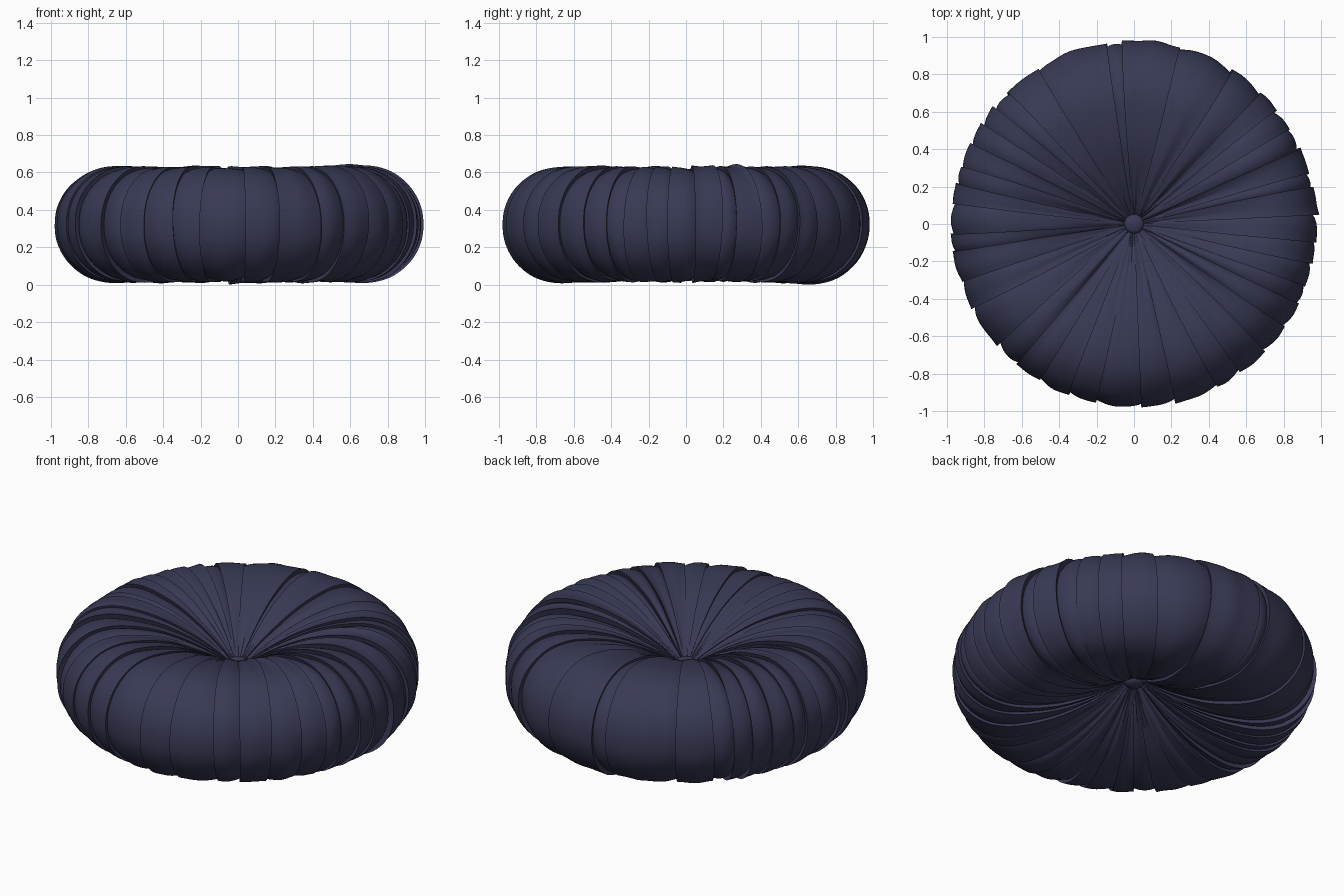
import bpy, bmesh, math, random
from mathutils import Vector, noise

if "Cube" in bpy.data.objects:
    bpy.data.objects.remove(bpy.data.objects["Cube"])

random.seed(7)

fabric = bpy.data.materials.new("navy_fabric")
fabric.diffuse_color = (0.04, 0.042, 0.09, 1)
fabric.use_nodes = True
fabric.node_tree.nodes["Principled BSDF"].inputs["Base Color"].default_value = fabric.diffuse_color

# Half profile (radius, height above mid-plane), from dimple to rim
half = [(0.02, 0.045), (0.06, 0.075), (0.13, 0.122), (0.25, 0.19), (0.40, 0.256),
        (0.55, 0.293), (0.69, 0.303), (0.81, 0.272), (0.905, 0.197), (0.96, 0.10)]
profile = half + [(0.975, 0.0)] + [(r, -z) for r, z in reversed(half)]
MID = 0.322
STEPS = 5      # rings per profile segment
COLS = 16      # columns per pleat


def catmull(points, steps):
    pts = [Vector(p) for p in points]
    out = []
    for i in range(len(pts) - 1):
        a, b = pts[max(i - 1, 0)], pts[i]
        c, d = pts[i + 1], pts[min(i + 2, len(pts) - 1)]
        for k in range(steps):
            t = k / steps
            out.append(0.5 * (2 * b + (c - a) * t + (2 * a - 5 * b + 4 * c - d) * t * t
                              + (3 * b - a - 3 * c + d) * t ** 3))
    return out + [pts[-1]]


rings = catmull(profile, STEPS)
N = len(rings)

# Angles of the gathered folds around the cushion
angles = [4, 11, 17, 24, 32, 39, 46, 57, 75, 94, 100, 123, 134, 141, 147, 155, 162,
          168, 174, 184, 189, 198, 208, 220, 231, 239, 249, 258, 273, 284, 297,
          306, 316, 325, 333, 340, 348, 355]
folds = []
for a in angles:
    folds.append(dict(a=math.radians(a), side=random.choice((-1, 1)),
                      amp=random.uniform(0.010, 0.022), ph=random.uniform(0, 6.28),
                      sway=random.uniform(0.006, 0.022), fade=random.uniform(0, 6.28)))


def fold_angle(f, s):
    return f["a"] + f["sway"] * math.sin(5 * s + f["ph"])


def fold_amp(f, s, r):
    fade = 0.7 + 0.3 * math.sin(6 * s + f["fade"])
    return f["amp"] * fade * min(1, 0.12 + r / 0.6)


# Pleated cover: each pleat has one edge tucked under or lapped over its neighbour
bm = bmesh.new()
columns = []
for i, f in enumerate(folds):
    g = folds[(i + 1) % len(folds)]
    wrap = 2 * math.pi if i == len(folds) - 1 else 0
    for c in range(COLS + 1):
        t = 0.5 - 0.5 * math.cos(math.pi * c / COLS)
        col = []
        for j, p in enumerate(rings):
            s = j / (N - 1)
            r = p.x
            tan = (rings[min(j + 1, N - 1)] - rings[max(j - 1, 0)]).normalized()
            nr, nz = -tan.y, tan.x
            a0, a1 = fold_angle(f, s), fold_angle(g, s) + wrap
            width = (a1 - a0) * r
            w = min(0.05, width * 0.3) + 1e-4
            e0 = math.exp(-t * width / w)
            e1 = math.exp(-(1 - t) * width / w)
            A0, A1 = fold_amp(f, s, r), fold_amp(g, s, r)
            # raised lip or tucked edge at both sides of the pleat
            h = A0 * f["side"] * e0 - A1 * g["side"] * e1
            h += min(0.014, width * 0.06) * math.sin(math.pi * t)
            # lapped edges overhang the crease
            lap = 0.0
            if f["side"] > 0:
                lap -= 0.6 * A0 * e0
            if g["side"] < 0:
                lap += 0.6 * A1 * e1
            th = a0 + (a1 - a0) * t + lap / max(r, 0.08)
            # soft wrinkles running from centre to rim
            q = Vector((math.cos(th) * 9, math.sin(th) * 9, s * 5))
            h += 0.007 * noise.noise(q) * min(1, r / 0.4)
            pucker = max(0, 1 - r / 0.75) * min(1, r / 0.25)
            h += 0.016 * pucker * noise.noise(Vector((math.cos(th) * 13, math.sin(th) * 13, s * 2)))
            h -= 0.006
            # tiny gather folds near the buttons are drawn in with the radius
            rr = r + nr * h
            z = MID + p.y - (-nz) * h
            # normals point outward from the profile
            rr, z = r - nr * h, MID + p.y - nz * h
            if nr * (r - 0.68) + nz * p.y > 0:
                rr, z = r + nr * h, MID + p.y + nz * h
            col.append(bm.verts.new((rr * math.cos(th), rr * math.sin(th), z)))
        columns.append(col)

for i, col in enumerate(columns):
    nxt = columns[(i + 1) % len(columns)]
    for j in range(N - 1):
        bm.faces.new((col[j], col[j + 1], nxt[j + 1], nxt[j]))
bmesh.ops.recalc_face_normals(bm, faces=bm.faces)
mesh = bpy.data.meshes.new("cushion_cover")
bm.to_mesh(mesh)
bm.free()
cover = bpy.data.objects.new("cushion_cover", mesh)
bpy.context.collection.objects.link(cover)
mesh.materials.append(fabric)


def smooth(ob, angle):
    bpy.ops.object.select_all(action='DESELECT')
    ob.select_set(True)
    bpy.context.view_layer.objects.active = ob
    bpy.ops.object.shade_smooth_by_angle(angle=math.radians(angle))


smooth(cover, 40)

# Covered buttons pulling in the top and bottom centres
for name, z in (("top_button", MID + 0.062), ("bottom_button", MID - 0.062)):
    bpy.ops.mesh.primitive_uv_sphere_add(segments=32, ring_count=16, radius=1, location=(0, 0, z))
    button = bpy.context.object
    button.name = name
    button.scale = (0.052, 0.052, 0.028)
    button.data.materials.append(fabric)
    smooth(button, 60)
